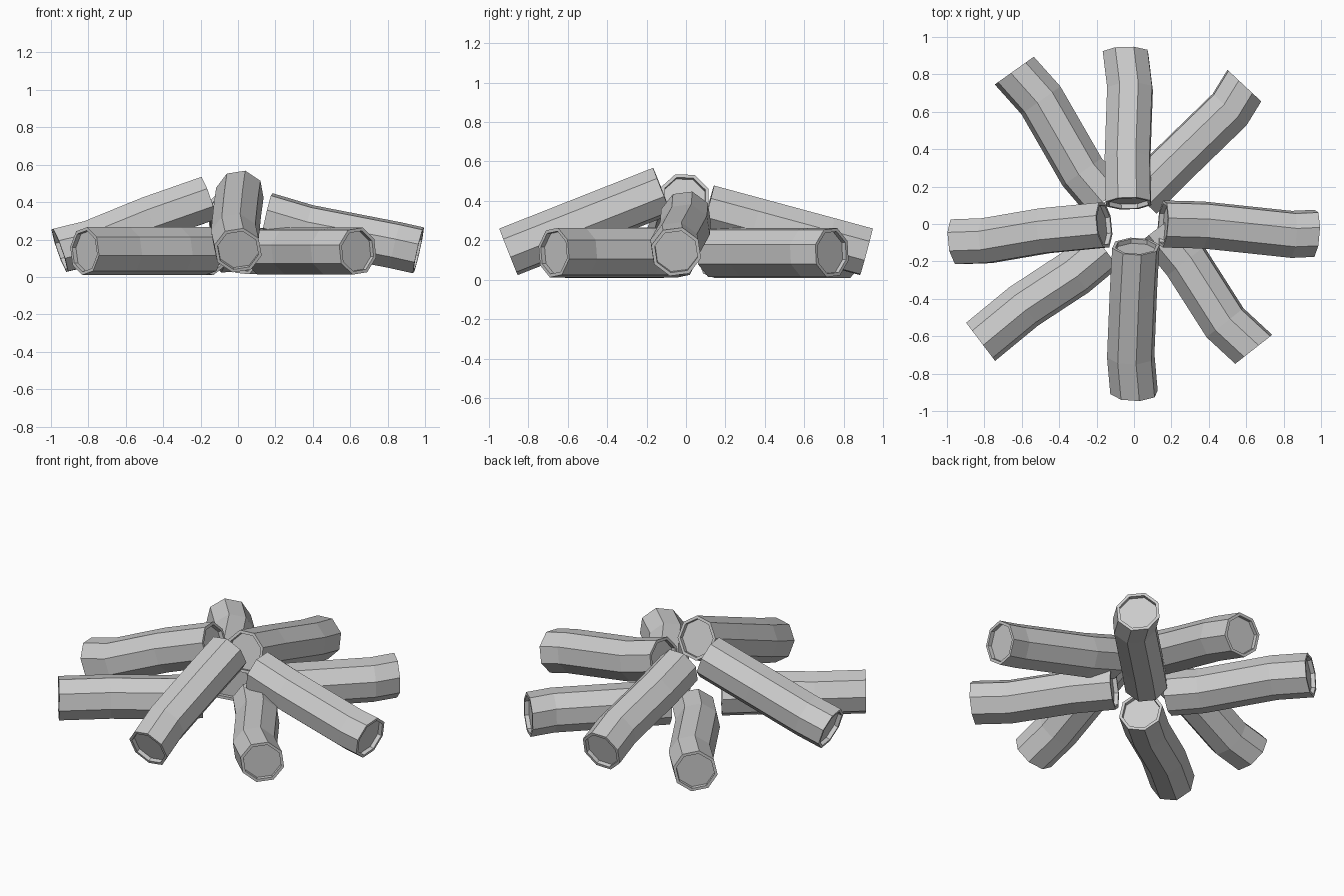
import bpy, bmesh, math
from mathutils import Vector

if "Cube" in bpy.data.objects:
    bpy.data.objects.remove(bpy.data.objects["Cube"])

R, SIDES = 0.13, 8
INSET, RECESS = 0.018, 0.025


def log(name, outer, inner, bends, roll):
    """Crooked eight-sided log; bends are (position along, sideways, up) offsets."""
    p0, p1 = Vector(outer), Vector(inner)
    axis = (p1 - p0).normalized()
    side = Vector((0, 0, 1)).cross(axis).normalized()
    up = axis.cross(side)
    bm = bmesh.new()

    def ring(center, r):
        out = []
        for i in range(SIDES):
            a = math.radians(roll) + 2 * math.pi * i / SIDES
            out.append(bm.verts.new(center + r * (math.cos(a) * side + math.sin(a) * up)))
        return out

    # recessed end, rim, two bends, rim, recessed end
    rings = [ring(p0 + axis * RECESS, R - INSET), ring(p0, R - INSET), ring(p0, R)]
    for t, s, u in bends:
        rings.append(ring(p0.lerp(p1, t) + side * s + up * u, R))
    rings += [ring(p1, R), ring(p1, R - INSET), ring(p1 - axis * RECESS, R - INSET)]
    for a, b in zip(rings, rings[1:]):
        for i in range(SIDES):
            j = (i + 1) % SIDES
            bm.faces.new((a[i], a[j], b[j], b[i]))
    bm.faces.new(rings[0])
    bm.faces.new(rings[-1])
    bmesh.ops.recalc_face_normals(bm, faces=bm.faces)
    mesh = bpy.data.meshes.new(name)
    bm.to_mesh(mesh)
    bm.free()
    bpy.context.collection.objects.link(bpy.data.objects.new(name, mesh))


# lower layer: logs lying flat on the diagonals
Z = 0.138
log("lower_log_back_left", (-.64, .82, Z), (-.15, .13, Z), [(.25, .024, 0), (.77, -.018, 0)], 10)
log("lower_log_back_right", (.59, .74, Z), (.03, .14, Z), [(.18, .03, 0), (.72, .008, 0)], 18)
log("lower_log_front_right", (.64, -.67, Z), (.13, -.02, Z), [(.25, .033, 0), (.72, -.005, 0)], 15)
log("lower_log_front_left", (-.82, -.63, Z), (-.16, -.13, Z), [(.36, .012, 0), (.75, -.01, 0)], 10)

# upper layer: logs leaning on the pile
log("upper_log_back", (-.045, .915, .142), (-.03, .11, .36), [(.24, .02, 0), (.7, 0, 0)], 25)
log("upper_log_front", (0, -.9, .142), (.01, -.12, .45), [(.25, .02, 0), (.7, .01, 0)], 13)
log("upper_log_left", (-.953, -.095, .142), (-.16, -.005, .42), [(.2, -.013, -.016), (.6, .005, 0)], 20)
log("upper_log_right", (.965, -.05, .142), (.155, 0, .325), [(.15, .013, 0), (.73, -.008, -.015)], 15)
